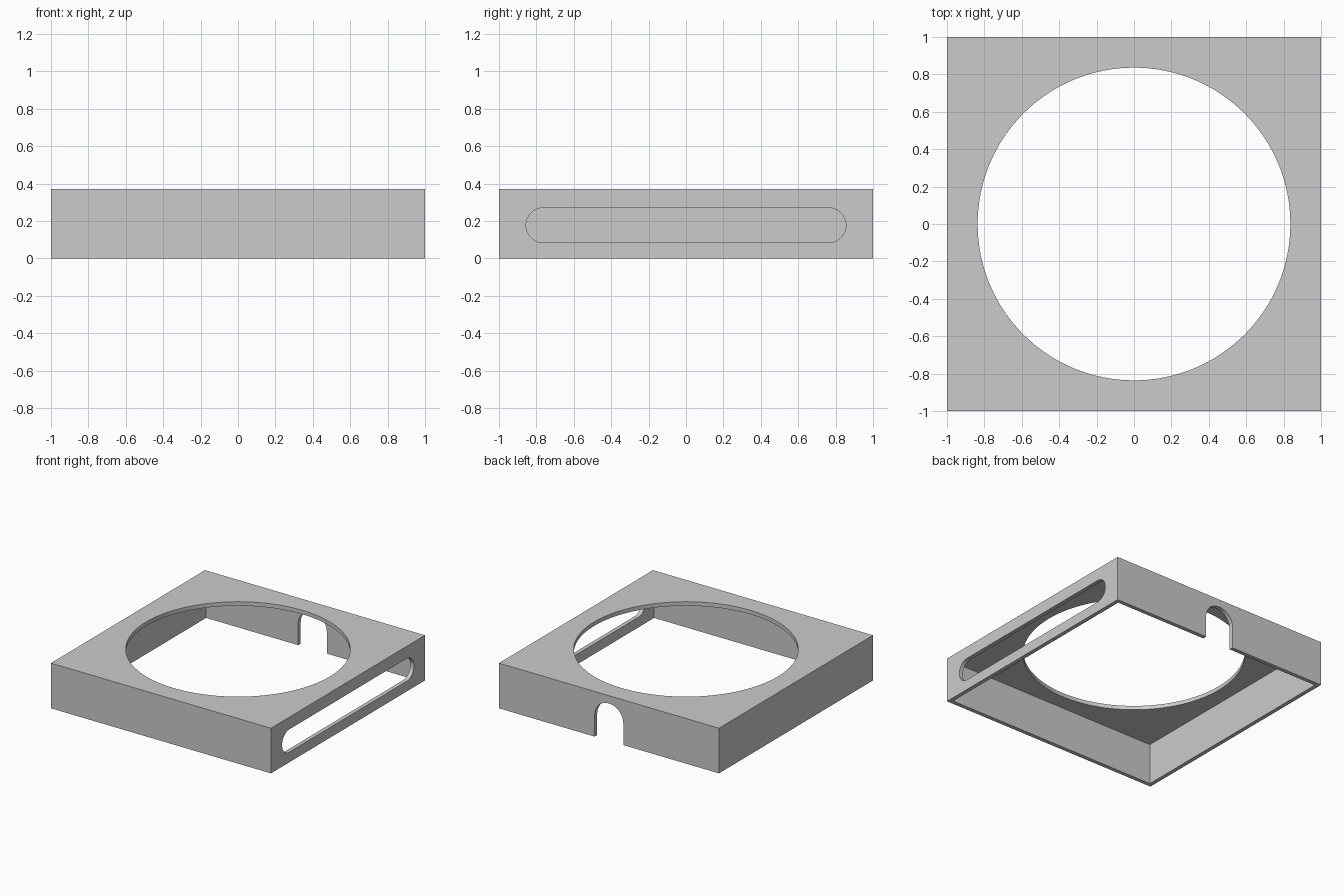
import bpy, bmesh, math
from mathutils import Matrix, Vector

if "Cube" in bpy.data.objects:
    bpy.data.objects.remove(bpy.data.objects["Cube"])

H, T = 0.371, 0.033          # height, wall thickness
HOLE_R = 0.836               # round opening in the top
MID_Z = 0.177                # shared height of slot and arch centres


def prism(name, pts, origin, u, v, depth):
    """Extrude a 2D outline lying in the u/v plane along u x v."""
    u, v, o = Vector(u), Vector(v), Vector(origin)
    bm = bmesh.new()
    face = bm.faces.new([bm.verts.new(o + u * a + v * b) for a, b in pts])
    ext = bmesh.ops.extrude_face_region(bm, geom=[face])
    verts = [e for e in ext["geom"] if isinstance(e, bmesh.types.BMVert)]
    bmesh.ops.translate(bm, vec=u.cross(v) * depth, verts=verts)
    bmesh.ops.recalc_face_normals(bm, faces=bm.faces)
    mesh = bpy.data.meshes.new(name)
    bm.to_mesh(mesh)
    bm.free()
    ob = bpy.data.objects.new(name, mesh)
    bpy.context.collection.objects.link(ob)
    return ob


def arc(cx, cy, r, a0, a1, n):
    angles = [math.radians(a0 + (a1 - a0) * i / n) for i in range(n + 1)]
    return [(cx + r * math.cos(a), cy + r * math.sin(a)) for a in angles]


def square(s):
    return [(-s, -s), (s, -s), (s, s), (-s, s)]


X, Y, Z = (1, 0, 0), (0, 1, 0), (0, 0, 1)

# Square body
housing = prism("housing", square(1), (0, 0, 0), X, Y, H)

# Hollow inside, open at the bottom
cavity = prism("cavity_cutter", square(1 - T), (0, 0, -0.1), X, Y, 0.1 + H - T)

# Round opening through the top
opening = prism("top_opening_cutter", arc(0, 0, HOLE_R, 0, 360, 128)[:-1],
                (0, 0, H - 2 * T), X, Y, 4 * T)

# Long rounded slot in the right wall
r = 0.0935
c = 0.855 - r
slot = prism("side_slot_cutter",
             arc(c, MID_Z, r, -90, 90, 24) + arc(-c, MID_Z, r, 90, 270, 24),
             (1 - 2 * T, 0, 0), Y, Z, 4 * T)

# Arched notch at the bottom of the back wall (extrudes towards -y)
notch = prism("cable_notch_cutter",
              [(-0.13, -0.1), (0.13, -0.1)] + arc(0, MID_Z, 0.13, 0, 180, 32),
              (0, 1 + 2 * T, 0), X, Z, 4 * T)

# Cut everything and remove the helpers
cutters = (cavity, opening, slot, notch)
bpy.context.view_layer.objects.active = housing
for cutter in cutters:
    cutter.hide_render = True
    mod = housing.modifiers.new(cutter.name, 'BOOLEAN')
    mod.operation, mod.solver, mod.object = 'DIFFERENCE', 'EXACT', cutter
    bpy.ops.object.modifier_apply(modifier=mod.name)
for cutter in cutters:
    bpy.data.objects.remove(cutter)

# Smooth curved rims, sharp edges elsewhere
bpy.ops.object.select_all(action='DESELECT')
housing.select_set(True)
bpy.ops.object.shade_smooth_by_angle(angle=math.radians(30))
